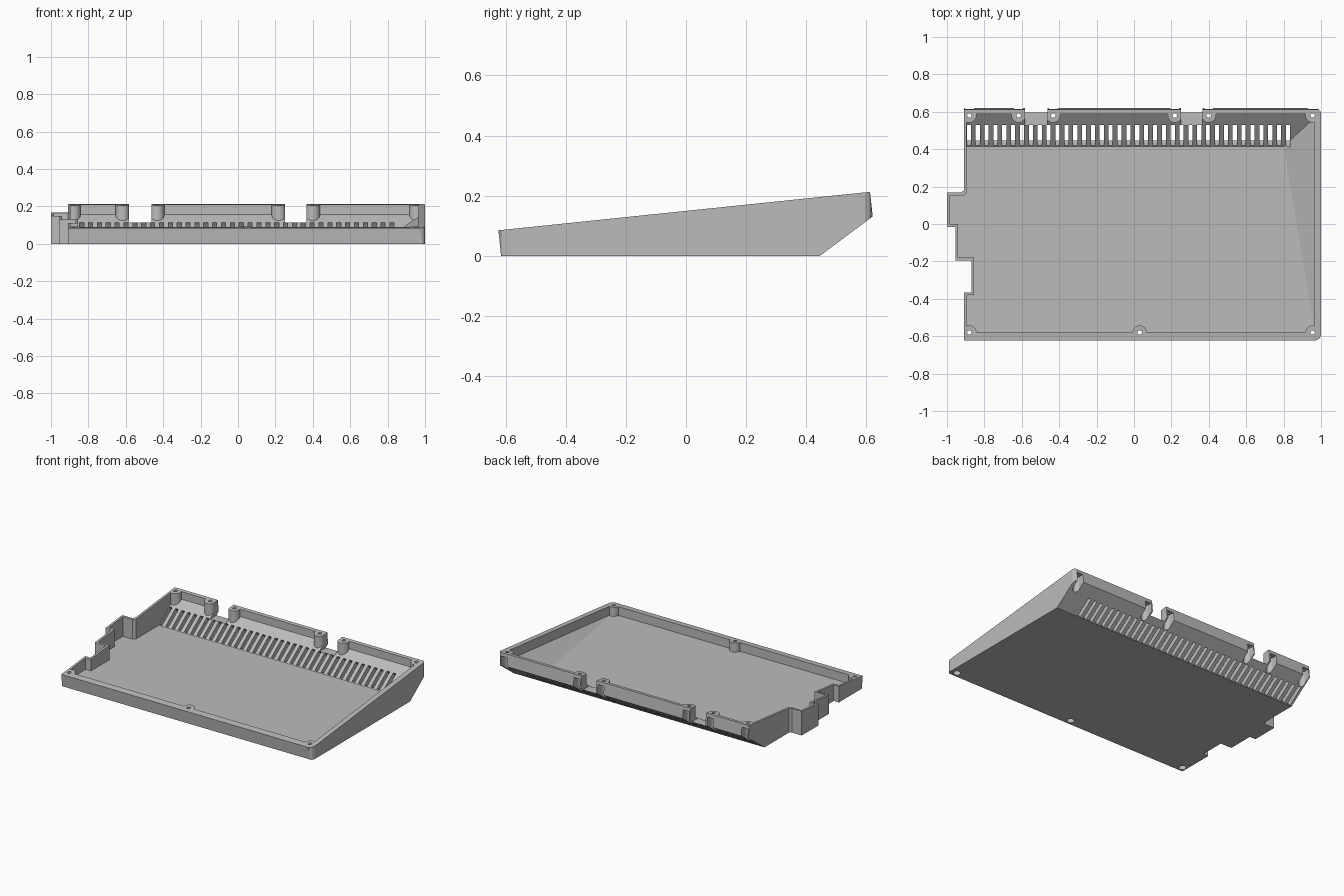
import bpy, bmesh, math
from mathutils import Vector, Matrix

old = bpy.data.objects.get("Cube")
if old:
    bpy.data.objects.remove(old, do_unlink=True)

grey = bpy.data.materials.new("plain_grey")
grey.use_nodes = True
grey.diffuse_color = (0.5, 0.5, 0.5, 1)
grey.node_tree.nodes["Principled BSDF"].inputs["Base Color"].default_value = (0.5, 0.5, 0.5, 1)


def finish(name, bm):
    bmesh.ops.recalc_face_normals(bm, faces=bm.faces)
    mesh = bpy.data.meshes.new(name)
    bm.to_mesh(mesh)
    bm.free()
    mesh.materials.append(grey)
    obj = bpy.data.objects.new(name, mesh)
    bpy.context.collection.objects.link(obj)
    return obj


def prism(name, points, direction):
    """Closed polygon swept along a direction."""
    bm = bmesh.new()
    face = bm.faces.new([bm.verts.new(p) for p in points])
    swept = bmesh.ops.extrude_face_region(bm, geom=[face])
    moved = [v for v in swept["geom"] if isinstance(v, bmesh.types.BMVert)]
    bmesh.ops.translate(bm, verts=moved, vec=direction)
    return finish(name, bm)


def plan(name, outline, low, high):
    return prism(name, [(x, y, low) for x, y in outline], (0, 0, high - low))


def section(name, outline):
    return prism(name, [(-1.2, y, z) for y, z in outline], (2.4, 0, 0))


def boxes(name, matrices):
    bm = bmesh.new()
    for m in matrices:
        bmesh.ops.create_cube(bm, size=1, matrix=m)
    return finish(name, bm)


def span(x0, x1, y0, y1, z0, z1):
    centre = Vector((x0 + x1, y0 + y1, z0 + z1)) / 2
    return Matrix.Translation(centre) @ Matrix.Diagonal((x1 - x0, y1 - y0, z1 - z0, 1))


def rods(name, centres, radius, z0, z1, sides=24):
    bm = bmesh.new()
    for x, y in centres:
        bmesh.ops.create_cone(bm, cap_ends=True, segments=sides, radius1=radius, radius2=radius,
                              depth=z1 - z0, matrix=Matrix.Translation((x, y, (z0 + z1) / 2)))
    return finish(name, bm)


def combine(target, cutter, operation="DIFFERENCE"):
    cutter.hide_render = True
    mod = target.modifiers.new("cut", "BOOLEAN")
    mod.operation, mod.solver, mod.object = operation, "EXACT", cutter
    bpy.context.view_layer.objects.active = target
    bpy.ops.object.modifier_apply(modifier=mod.name)
    bpy.data.objects.remove(cutter, do_unlink=True)


# Outer shell: stepped plan trimmed to the wedge-shaped side profile
tray = plan("tray_case", [
    (-0.91, -0.7), (0.975, -0.7), (0.975, -0.622), (0.992, -0.612), (1, -0.595),
    (1, 0.595), (0.992, 0.61), (0.975, 0.619), (0.975, 0.7), (-0.91, 0.7),
    (-0.91, 0.18), (-0.925, 0.168), (-1, 0.168), (-1, -0.015), (-0.955, -0.015),
    (-0.955, -0.195), (-0.87, -0.195), (-0.87, -0.365), (-0.91, -0.365)], -0.3, 0.5)
combine(tray, section("side_profile", [
    (-0.624, 0.085), (-0.615, 0), (0.445, 0), (0.621, 0.131), (0.612, 0.213)]), "INTERSECT")

# Cavity: inset plan above a flat floor and a sloping rear panel
FLOOR, BEND = 0.03, 0.415
TILT = math.atan2(0.131, 0.176)
cavity = plan("cavity", [
    (-0.895, -0.577), (0.965, -0.577), (0.965, 0.587), (-0.895, 0.587),
    (-0.895, 0.165), (-0.91, 0.153), (-0.985, 0.153), (-0.985, 0), (-0.94, 0),
    (-0.94, -0.18), (-0.855, -0.18), (-0.855, -0.38), (-0.895, -0.38)], -0.1, 0.4)
combine(cavity, section("cavity_profile", [
    (-0.8, FLOOR), (BEND, FLOOR), (0.8, FLOOR + (0.8 - BEND) * math.tan(TILT)),
    (0.8, 0.5), (-0.8, 0.5)]), "INTERSECT")

# Ramp filling the corner along the left wall
a, b = Vector((0.965, -0.56, FLOOR)), Vector((0.8, BEND, FLOOR))
c = Vector((0.968, 0.57, FLOOR + (0.57 - BEND) * math.tan(TILT)))
normal = (b - a).cross(c - a).normalized()
normal *= 1 if normal.z > 0 else -1
turn = normal.to_track_quat("Z", "Y").to_matrix().to_4x4()
combine(cavity, boxes("ramp", [
    Matrix.Translation(b - normal * 0.5) @ turn @ Matrix.Diagonal((6, 6, 1, 1))]))

# Screw bosses, left standing inside the cavity
rear = [(x, 0.58) for x in (-0.88, -0.617, -0.432, 0.218, 0.4, 0.955)]
front = [(x, -0.58) for x in (-0.88, 0.03, 0.955)]
combine(cavity, rods("screw_bosses", rear + front, 0.038, -0.2, 0.6))
combine(tray, cavity)

# Two connector openings in the rear wall
combine(tray, boxes("rear_openings", [
    span(x0, x1, 0.5, 0.75, 0.113, 0.5) for x0, x1 in ((-0.582, -0.462), (0.252, 0.367))]))

# Row of ventilation slots through the sloping panel
COUNT = 37
start, stop = -0.883, 0.823
middle = 0.475
lean = Matrix.Rotation(TILT, 4, "X") @ Matrix.Diagonal((0.022, 0.135, 0.2, 1))
combine(tray, boxes("vent_slots", [
    Matrix.Translation((start + (stop - start) * i / (COUNT - 1), middle,
                        FLOOR + (middle - BEND) * math.tan(TILT))) @ lean
    for i in range(COUNT)]))

# Screw recesses: open at the back, round underneath the front
combine(tray, rods("rear_recesses", rear, 0.024, -0.2, 0.19))
combine(tray, boxes("rear_recess_mouths", [
    span(x - 0.0235, x + 0.0235, y, 0.75, -0.2, 0.1895) for x, y in rear]))
combine(tray, rods("front_recesses", front, 0.024, -0.2, 0.055))
combine(tray, rods("screw_holes", rear + front, 0.012, -0.3, 0.5, 16))

# Soft shading on round parts only
bpy.ops.object.select_all(action="DESELECT")
tray.select_set(True)
bpy.context.view_layer.objects.active = tray
bpy.ops.object.shade_smooth_by_angle(angle=math.radians(25))
